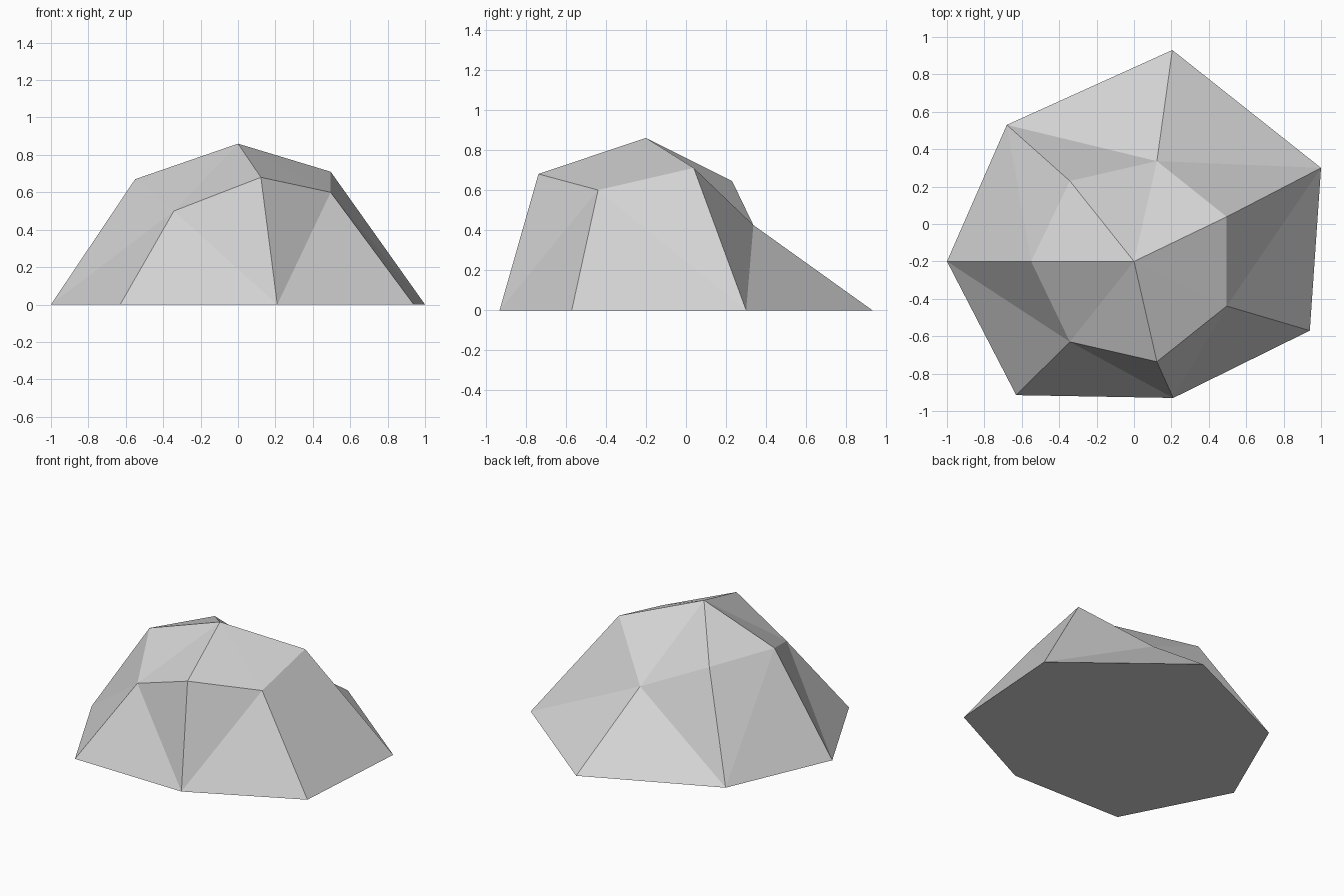
import bpy
import bmesh
import math

cube = bpy.data.objects.get("Cube")
if cube:
    bpy.data.objects.remove(cube, do_unlink=True)

# Stone colour
stone = bpy.data.materials.new("light_grey_stone")
stone.use_nodes = True
grey = (0.65, 0.65, 0.65, 1)
stone.diffuse_color = grey
stone.node_tree.nodes["Principled BSDF"].inputs["Base Color"].default_value = grey

SIDES = 7
CENTRE_Y = -0.2

bm = bmesh.new()

# Irregular footprint on the ground
footprint = [(-1, -0.2), (-0.63, -0.915), (0.21, -0.93), (0.94, -0.57),
             (1, 0.3), (0.205, 0.93), (-0.68, 0.53)]
base = [bm.verts.new((x, y, 0)) for x, y in footprint]

# Regular shoulder ring with uneven heights, and the peak
heights = [0.67, 0.5, 0.68, 0.6, 0.71, 0.425, 0.645]
shoulder = []
for i, z in enumerate(heights):
    a = math.pi + math.tau * i / SIDES
    shoulder.append(bm.verts.new((0.55 * math.cos(a), CENTRE_Y + 0.55 * math.sin(a), z)))
peak = bm.verts.new((0, CENTRE_Y, 0.86))

# Facets: a cap fan above, and slopes split along alternating diagonals
for i in range(SIDES):
    j = (i + 1) % SIDES
    b0, b1, s0, s1 = base[i], base[j], shoulder[i], shoulder[j]
    bm.faces.new((s0, s1, peak))
    if i % 2 == 0:
        bm.faces.new((b0, b1, s1))
        bm.faces.new((b0, s1, s0))
    else:
        bm.faces.new((b0, b1, s0))
        bm.faces.new((b1, s1, s0))

# Flat underside
bm.faces.new(base[::-1])
bm.normal_update()

mesh = bpy.data.meshes.new("rock")
bm.to_mesh(mesh)
bm.free()
mesh.materials.append(stone)
rock = bpy.data.objects.new("rock", mesh)
bpy.context.collection.objects.link(rock)
